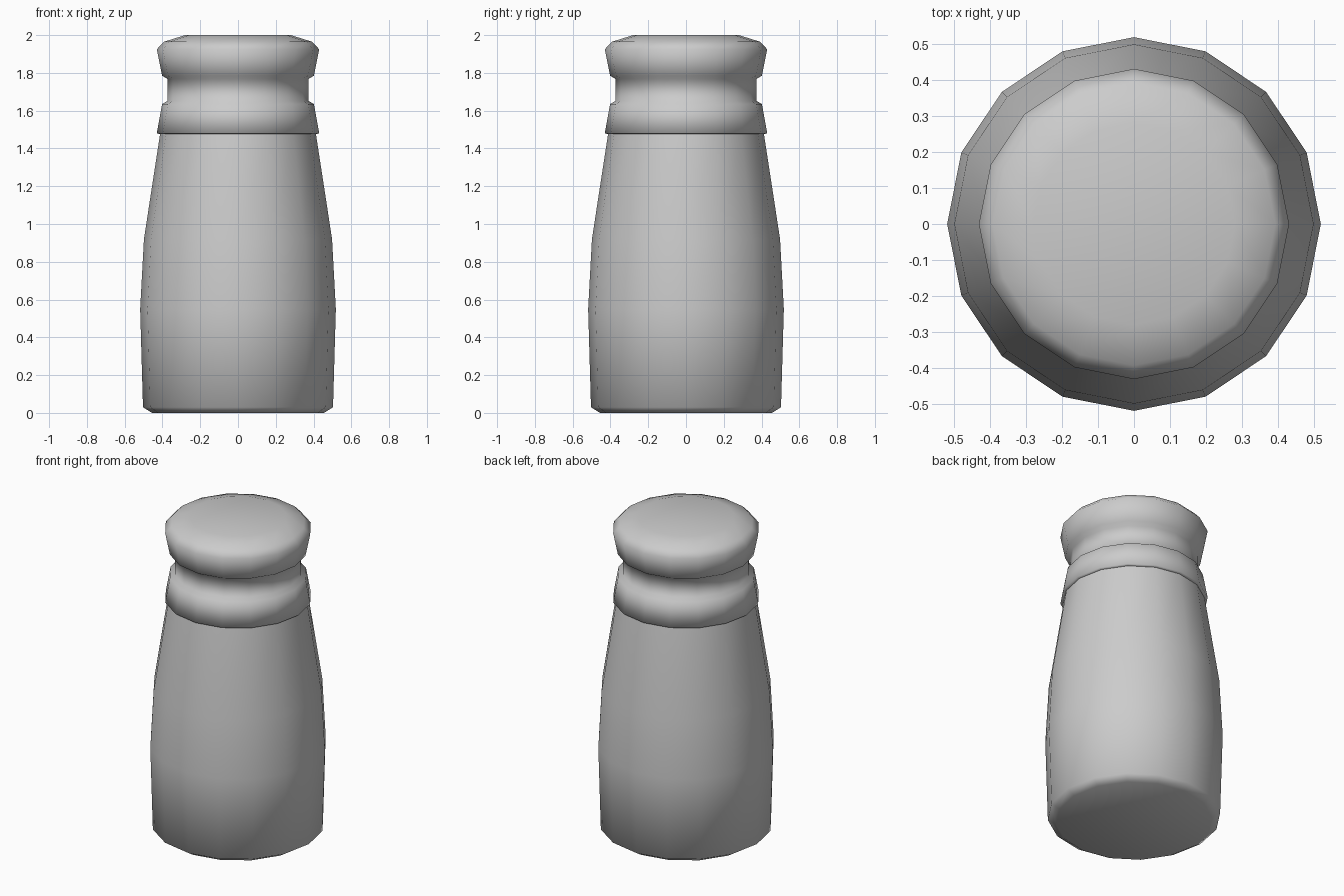
import bpy, bmesh, math

if "Cube" in bpy.data.objects:
    bpy.data.objects.remove(bpy.data.objects["Cube"])

SIDES = 16


def lathe(name, profile, cap_bottom=False, cap_top=False):
    """Revolve an (r, z) profile around z, bottom to top."""
    bm = bmesh.new()
    rings = []
    for r, z in profile:
        rings.append([bm.verts.new((r * math.cos(2 * math.pi * i / SIDES),
                                    r * math.sin(2 * math.pi * i / SIDES), z))
                      for i in range(SIDES)])
    for a, b in zip(rings, rings[1:]):
        for i in range(SIDES):
            j = (i + 1) % SIDES
            bm.faces.new((a[i], a[j], b[j], b[i]))
    if cap_bottom:
        bm.faces.new(rings[0][::-1])
    if cap_top:
        bm.faces.new(rings[-1])
    for f in bm.faces:
        f.smooth = True
    mesh = bpy.data.meshes.new(name)
    bm.to_mesh(mesh)
    bm.free()
    ob = bpy.data.objects.new(name, mesh)
    bpy.context.collection.objects.link(ob)
    return ob


# Bulging shaker body with a small chamfer at the base
lathe("shaker_body",
      [(0.455, 0.0), (0.503, 0.03), (0.518, 0.55), (0.498, 0.92), (0.412, 1.48)],
      cap_bottom=True)

# Cap: flared collar, pinched neck and rounded head
lathe("shaker_cap",
      [(0.412, 1.476), (0.43, 1.48), (0.402, 1.635), (0.373, 1.652),
       (0.373, 1.768), (0.402, 1.785), (0.43, 1.925), (0.392, 1.965), (0.28, 2.0)],
      cap_top=True)
